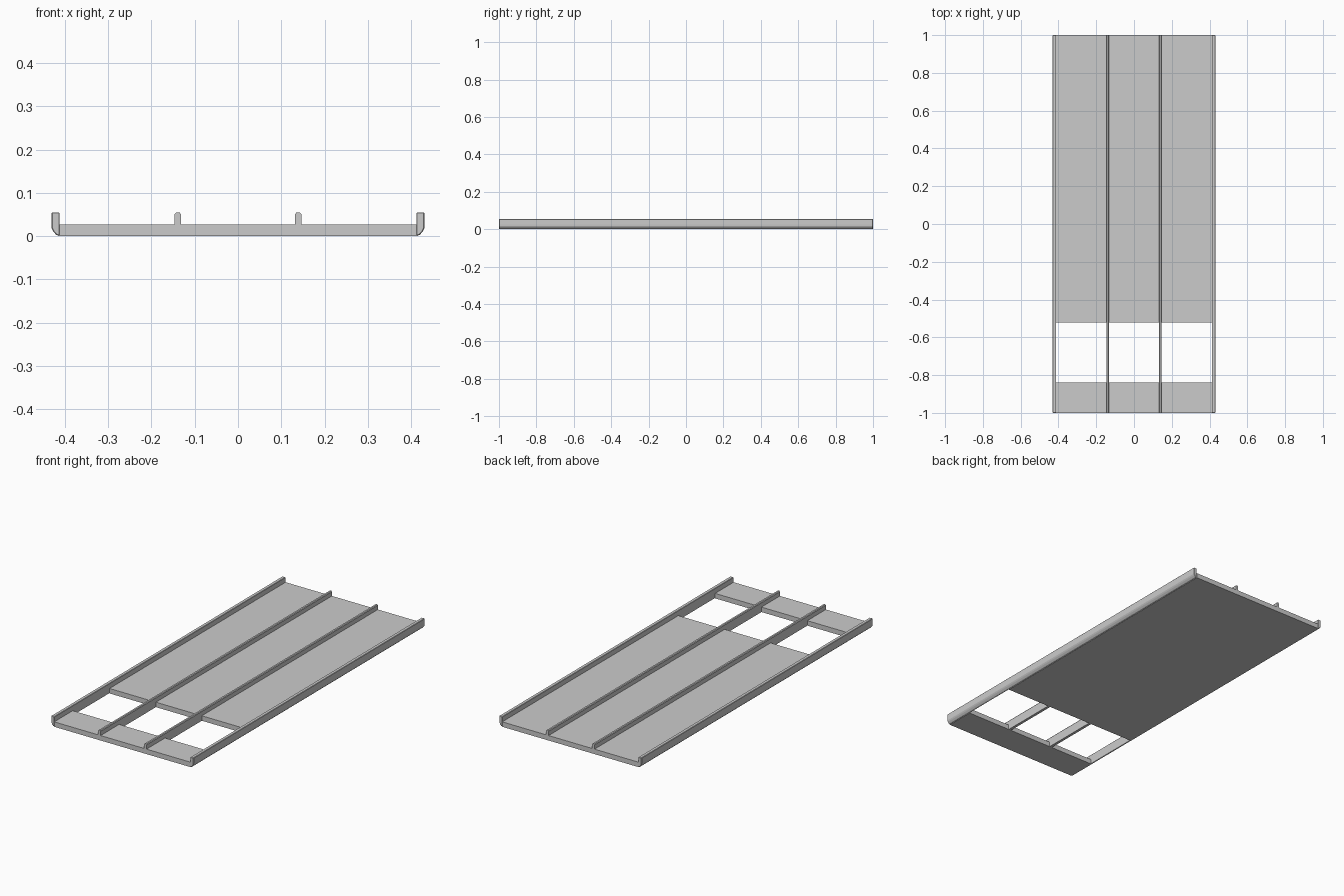
import bpy, math

if "Cube" in bpy.data.objects:
    bpy.data.objects.remove(bpy.data.objects["Cube"])

H = 0.055        # overall height
T = 0.027        # panel thickness
XI, XO = 0.412, 0.431   # inner and outer faces of the side rails


def extrude_y(name, profile, y0=-1.0, y1=1.0, bevel=0.0):
    """Extrude an (x, z) profile along y."""
    n = len(profile)
    verts = [(x, y, z) for y in (y0, y1) for x, z in profile]
    faces = [tuple(range(n)), tuple(range(2 * n - 1, n - 1, -1))]
    faces += [(i, i + n, (i + 1) % n + n, (i + 1) % n) for i in range(n)]
    mesh = bpy.data.meshes.new(name)
    mesh.from_pydata(verts, [], faces)
    import bmesh
    bm = bmesh.new()
    bm.from_mesh(mesh)
    bmesh.ops.recalc_face_normals(bm, faces=bm.faces)
    bm.to_mesh(mesh)
    bm.free()
    ob = bpy.data.objects.new(name, mesh)
    bpy.context.collection.objects.link(ob)
    if bevel:
        m = ob.modifiers.new("edge_bevel", 'BEVEL')
        m.width, m.segments = bevel, 1
        m.limit_method, m.angle_limit = 'ANGLE', math.radians(60)
    return ob


# Floor panels either side of the opening
floor = [(-XI, 0), (XI, 0), (XI, T), (-XI, T)]
extrude_y("front_panel", floor, -1.0, -0.84)
extrude_y("main_panel", floor, -0.522, 1.0)

# Dividing ribs with rounded tops
w = 0.0075
rib = [(-w, 0), (w, 0), (w, H - 0.005), (w * 0.6, H - 0.001), (0, H),
       (-w * 0.6, H - 0.001), (-w, H - 0.005)]
for side, s in (("left", -1), ("right", 1)):
    extrude_y(side + "_rib", [(x + s * 0.139, z) for x, z in rib])

    # Side rail with a curved outer bottom edge
    rail = [(XI, 0), (0.420, 0.003), (0.427, 0.011), (0.4305, 0.018),
            (XO, 0.024), (XO, H), (XI, H)]
    extrude_y(side + "_rail", [(s * x, z) for x, z in rail], bevel=0.002)
